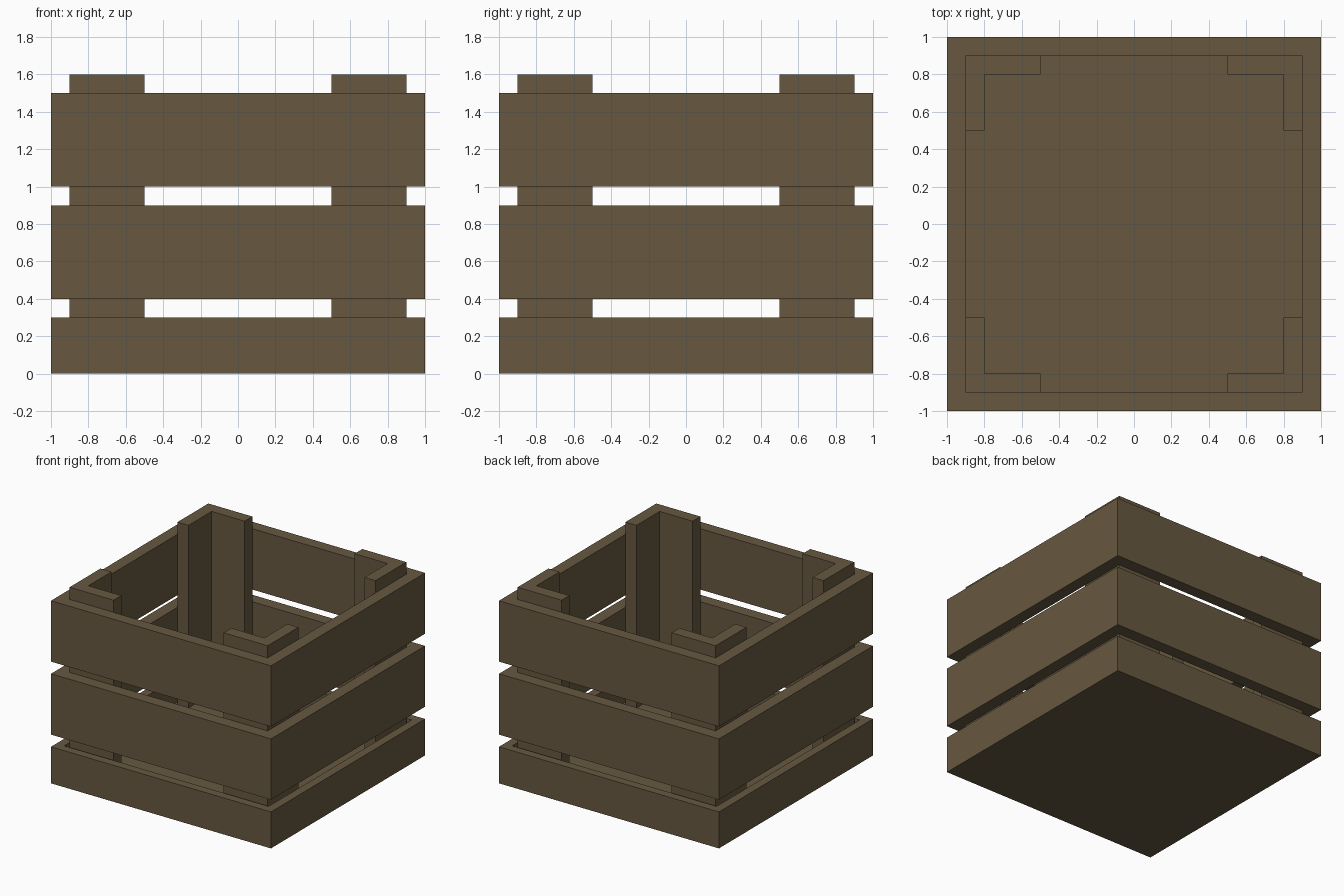
import bpy
import bmesh

if "Cube" in bpy.data.objects:
    bpy.data.objects.remove(bpy.data.objects["Cube"])

wood = bpy.data.materials.new("brown_wood")
wood.diffuse_color = (0.135, 0.098, 0.051, 1)
wood.use_nodes = True
wood.node_tree.nodes["Principled BSDF"].inputs["Base Color"].default_value = wood.diffuse_color


def prism(name, loops, z0, z1):
    """Walls plus caps from a closed plan outline; a second loop makes a ring."""
    bm = bmesh.new()
    low = [[bm.verts.new((x, y, z0)) for x, y in l] for l in loops]
    high = [[bm.verts.new((x, y, z1)) for x, y in l] for l in loops]
    n = len(loops[0])
    for i in range(n):
        j = (i + 1) % n
        for a, b in zip(low, high):
            bm.faces.new((a[i], a[j], b[j], b[i]))
        if len(loops) == 2:
            for s in (low, high):
                bm.faces.new((s[0][i], s[0][j], s[1][j], s[1][i]))
    if len(loops) == 1:
        bm.faces.new(low[0])
        bm.faces.new(high[0])
    bmesh.ops.recalc_face_normals(bm, faces=bm.faces)
    return finish(name, bm)


def finish(name, bm):
    mesh = bpy.data.meshes.new(name)
    bm.to_mesh(mesh)
    bm.free()
    mesh.materials.append(wood)
    obj = bpy.data.objects.new(name, mesh)
    bpy.context.collection.objects.link(obj)
    return obj


def square(r):
    return [(-r, -r), (r, -r), (r, r), (-r, r)]


# Base tray: a block with its top inset and pushed down to the floor
bm = bmesh.new()
bmesh.ops.create_cube(bm, size=2)
for v in bm.verts:
    v.co.z = 0.3 if v.co.z > 0 else 0
bm.normal_update()
top = max(bm.faces, key=lambda f: f.normal.z)
bmesh.ops.inset_region(bm, faces=[top], thickness=0.1)
floor = bmesh.ops.extrude_discrete_faces(bm, faces=[top])["faces"][0]
for v in floor.verts:
    v.co.z = 0.1
bmesh.ops.recalc_face_normals(bm, faces=bm.faces)
finish("base_tray", bm)

# Two bands of side boards
prism("middle_boards", [square(1), square(0.9)], 0.4, 0.9)
prism("upper_boards", [square(1), square(0.9)], 1.0, 1.5)

# L-shaped corner posts
corner = [(0.9, 0.9), (0.5, 0.9), (0.5, 0.8), (0.8, 0.8), (0.8, 0.5), (0.9, 0.5)]
for side, sx in (("left", -1), ("right", 1)):
    for end, sy in (("front", -1), ("back", 1)):
        prism(f"{end}_{side}_post", [[(x * sx, y * sy) for x, y in corner]], 0.1, 1.6)
